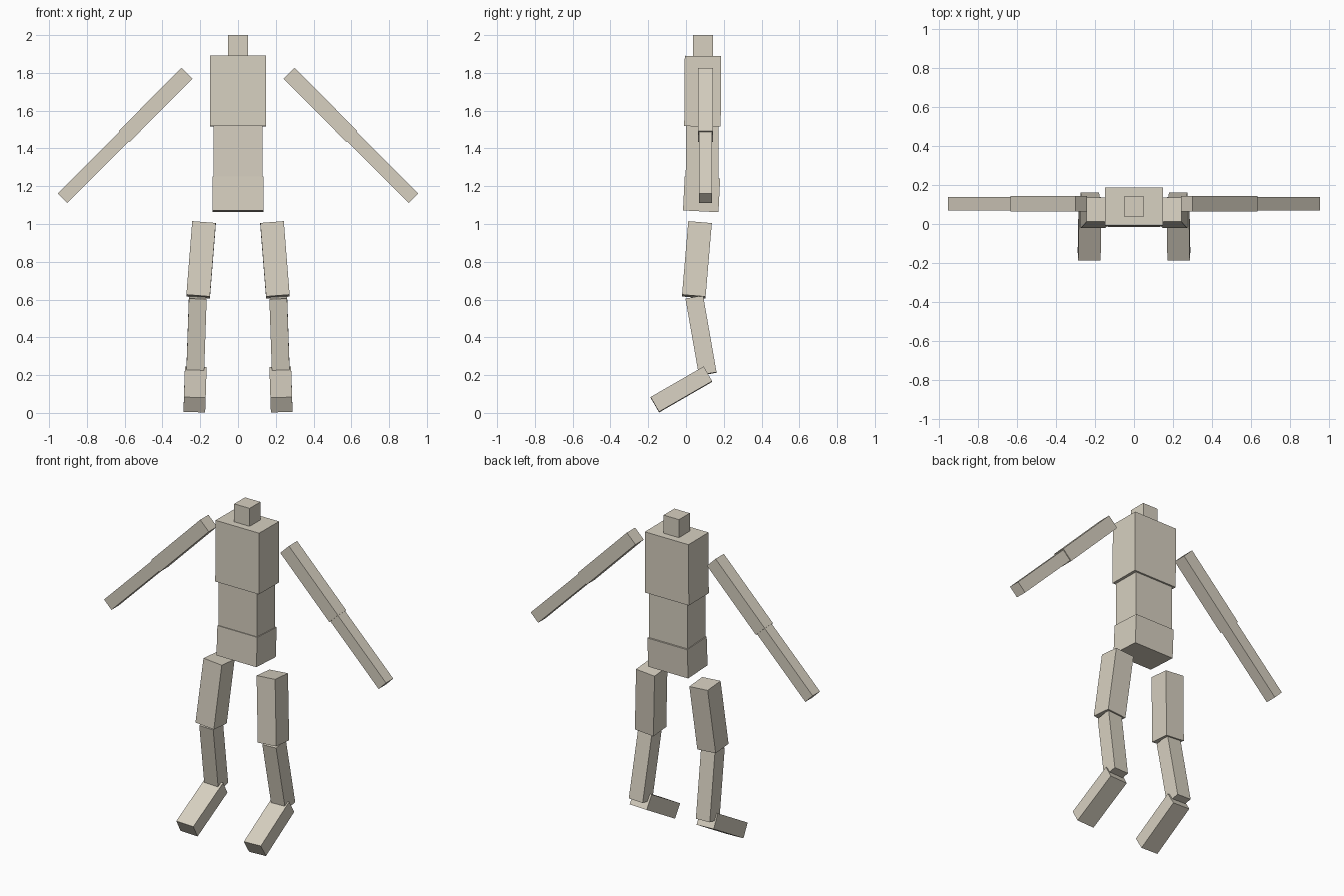
import bpy
import bmesh
from mathutils import Matrix, Vector

if "Cube" in bpy.data.objects:
    bpy.data.objects.remove(bpy.data.objects["Cube"])

beige = bpy.data.materials.new("warm beige")
beige.diffuse_color = (0.68, 0.63, 0.53, 1)
beige.use_nodes = True
beige.node_tree.nodes["Principled BSDF"].inputs["Base Color"].default_value = beige.diffuse_color


def block(name, start, end, width, depth, side=(1, 0, 0)):
    """Box running from start to end; width lies along side, depth across it."""
    start, end = Vector(start), Vector(end)
    axis = (end - start).normalized()
    across = axis.cross(Vector(side)).normalized()
    wide = across.cross(axis)
    frame = Matrix((wide, across, axis)).transposed().to_4x4()
    scale = Matrix.Diagonal((width, depth, (end - start).length, 1))
    bm = bmesh.new()
    bmesh.ops.create_cube(bm, size=1, matrix=Matrix.Translation((start + end) / 2) @ frame @ scale)
    bmesh.ops.recalc_face_normals(bm, faces=bm.faces)
    mesh = bpy.data.meshes.new(name)
    bm.to_mesh(mesh)
    bm.free()
    mesh.materials.append(beige)
    obj = bpy.data.objects.new(name, mesh)
    bpy.context.collection.objects.link(obj)


# Torso and head
block("pelvis", (0, 0.078, 1.067), (0, 0.087, 1.246), 0.27, 0.188)
block("abdomen", (0, 0.085, 1.235), (0, 0.086, 1.525), 0.26, 0.173)
block("chest", (0, 0.087, 1.517), (0, 0.090, 1.89), 0.295, 0.193)
block("head", (0, 0.09, 1.88), (0, 0.09, 2.0), 0.104, 0.104)

# Limbs: name, start, end, width, depth, side direction (right-hand versions)
limbs = [
    ("upper_arm", (0.271, 0.103, 1.798), (0.603, 0.103, 1.463), 0.08, 0.082, (0, 1, 0)),
    ("forearm", (0.603, 0.103, 1.463), (0.929, 0.103, 1.137), 0.07, 0.071, (0, 1, 0)),
    ("thigh", (0.180, 0.074, 1.005), (0.211, 0.041, 0.616), 0.125, 0.125, (1, 0, 0)),
    ("shin", (0.213, 0.044, 0.612), (0.227, 0.115, 0.206), 0.094, 0.095, (1, 0, 0)),
    ("foot", (0.225, 0.116, 0.205), (0.230, -0.165, 0.043), 0.115, 0.09, (1, 0, 0.035)),
]
for label, m in (("left", -1), ("right", 1)):
    for name, a, b, w, d, s in limbs:
        flip = lambda v: (v[0] * m, v[1], v[2])
        block(f"{label}_{name}", flip(a), flip(b), w, d, flip(s))
